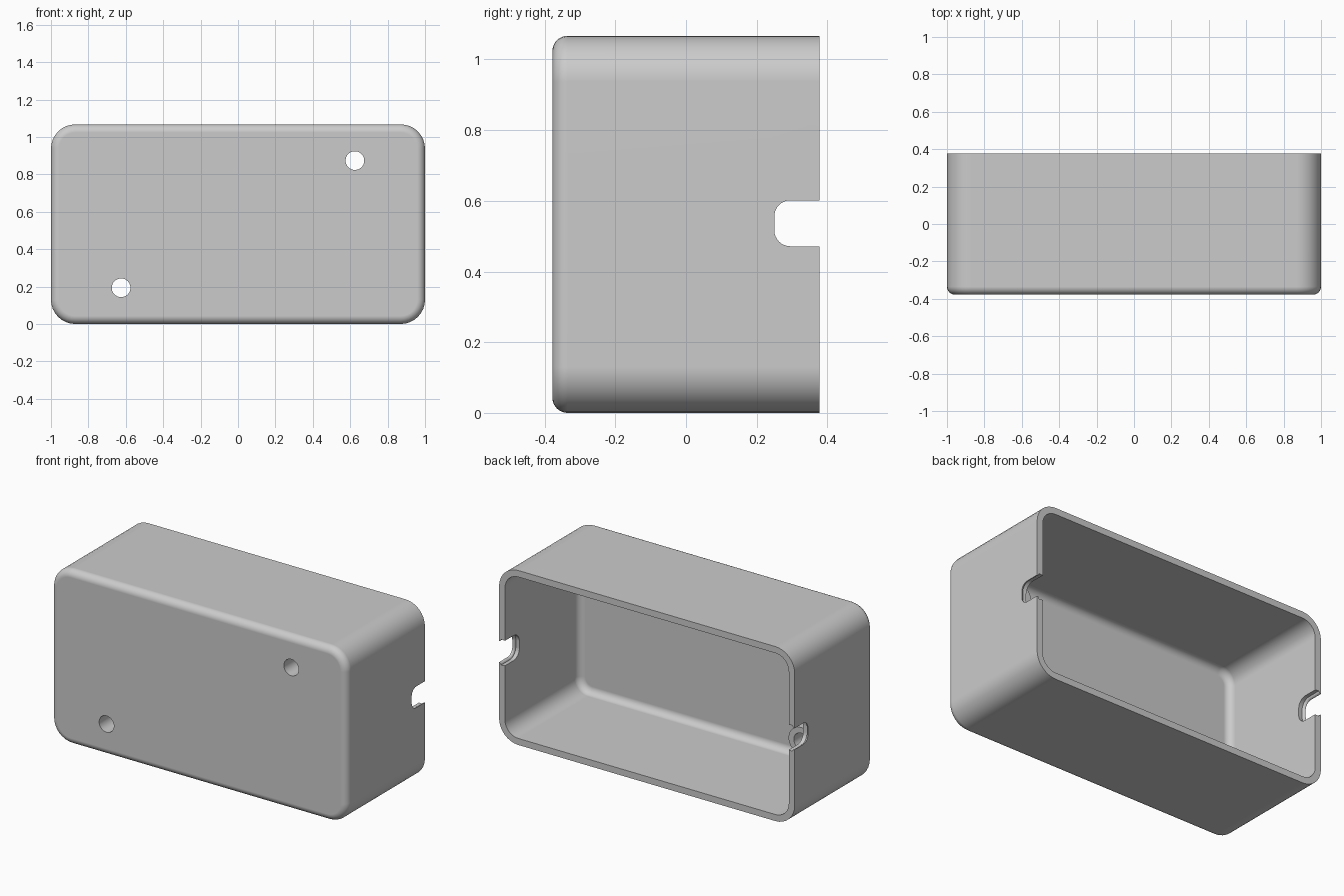
import bpy, bmesh, math
from mathutils import Vector

cube = bpy.data.objects.get("Cube")
if cube:
    bpy.data.objects.remove(cube, do_unlink=True)

HALF_W, HALF_D, HEIGHT = 1.0, 0.378, 1.067
MID_Z = HEIGHT / 2
WALL, CORNER, FILLET = 0.04, 0.13, 0.043
STEPS = 8

grey = bpy.data.materials.new("light grey plastic")
grey.use_nodes = True
colour = (0.6, 0.6, 0.6, 1)
grey.diffuse_color = colour
grey.node_tree.nodes["Principled BSDF"].inputs["Base Color"].default_value = colour


def rounded_rect(half_a, half_b, radius):
    """Counter-clockwise 2D outline with rounded corners."""
    points = []
    for k, (sa, sb) in enumerate([(1, 1), (-1, 1), (-1, -1), (1, -1)]):
        for i in range(STEPS + 1):
            t = math.pi / 2 * (k + i / STEPS)
            points.append((sa * (half_a - radius) + radius * math.cos(t),
                           sb * (half_b - radius) + radius * math.sin(t)))
    return points


def loft(name, rings):
    """Closed solid skinned over rings of equal point count."""
    bm = bmesh.new()
    loops = [[bm.verts.new(p) for p in ring] for ring in rings]
    n = len(loops[0])
    for a, b in zip(loops, loops[1:]):
        for i in range(n):
            bm.faces.new((a[i], a[(i + 1) % n], b[(i + 1) % n], b[i]))
    bm.faces.new(loops[0])
    bm.faces.new(loops[-1])
    bmesh.ops.recalc_face_normals(bm, faces=bm.faces)
    mesh = bpy.data.meshes.new(name)
    bm.to_mesh(mesh)
    bm.free()
    mesh.materials.append(grey)
    obj = bpy.data.objects.new(name, mesh)
    bpy.context.collection.objects.link(obj)
    return obj


def case_ring(y, inset):
    outline = rounded_rect(HALF_W - inset, MID_Z - inset, CORNER - inset)
    return [Vector((x, y, z + MID_Z)) for x, z in outline]


def rod(name, x, z, radius, y0, y1, sides=40):
    angles = [math.tau * i / sides for i in range(sides)]
    return loft(name, [[(x + radius * math.cos(t), y, z + radius * math.sin(t))
                        for t in angles] for y in (y0, y1)])


def notch(name, side):
    """Side slot open to the back, flaring outwards at the outer face."""
    flare = 0.014
    sections = [(HALF_W + 0.05, flare)]
    for i in range(7):
        t = math.pi / 2 * i / 6
        sections.append((HALF_W - flare * math.sin(t), flare * (1 - math.cos(t))))
    sections.append((HALF_W - 0.15, 0))
    rings = []
    for x, grow in sections:
        outline = rounded_rect(0.125 + grow, 0.065 + grow, 0.045 + grow)
        rings.append([(side * x, y + 0.25 + 0.125, z + MID_Z + 0.003) for y, z in outline])
    return loft(name, rings)


def combine(target, tool, operation):
    mod = target.modifiers.new(tool.name, "BOOLEAN")
    mod.operation, mod.object, mod.solver = operation, tool, "EXACT"
    tool.hide_render = True
    bpy.context.view_layer.objects.active = target
    bpy.ops.object.modifier_apply(modifier=mod.name)
    bpy.data.objects.remove(tool, do_unlink=True)


# Open-backed shell: rounded front edge, straight walls, rim, filleted inside floor
arc = [math.pi / 2 * i / STEPS for i in range(STEPS + 1)]
rings = [case_ring(-HALF_D + FILLET * (1 - math.cos(t)), FILLET * (1 - math.sin(t))) for t in arc]
rings += [case_ring(HALF_D, 0), case_ring(HALF_D, WALL)]
floor_y = -HALF_D + WALL
rings += [case_ring(floor_y + FILLET * (1 - math.cos(t)), WALL + FILLET * (1 - math.sin(t)))
          for t in reversed(arc)]
case = loft("open_case", rings)

# Screw posts and through holes on opposite corners
for side in (-1, 1):
    x, z = side * 0.625, MID_Z + side * 0.34
    combine(case, rod("screw_post", x, z, 0.085, -HALF_D + 0.02, -0.22), "UNION")
    combine(case, rod("screw_hole", x, z, 0.05, -HALF_D - 0.1, 0), "DIFFERENCE")

# Cable notches in both side walls
for side in (-1, 1):
    cutter = notch("cable_notch", side)
    # Extend the open end past the rim
    for v in cutter.data.vertices:
        if v.co.y > HALF_D:
            v.co.y += 0.2
    combine(case, cutter, "DIFFERENCE")

# Smooth rounded edges, crisp rim
bpy.ops.object.select_all(action="DESELECT")
case.select_set(True)
bpy.context.view_layer.objects.active = case
bpy.ops.object.shade_smooth_by_angle(angle=math.radians(35))
weighted = case.modifiers.new("even_shading", "WEIGHTED_NORMAL")
weighted.keep_sharp = True
